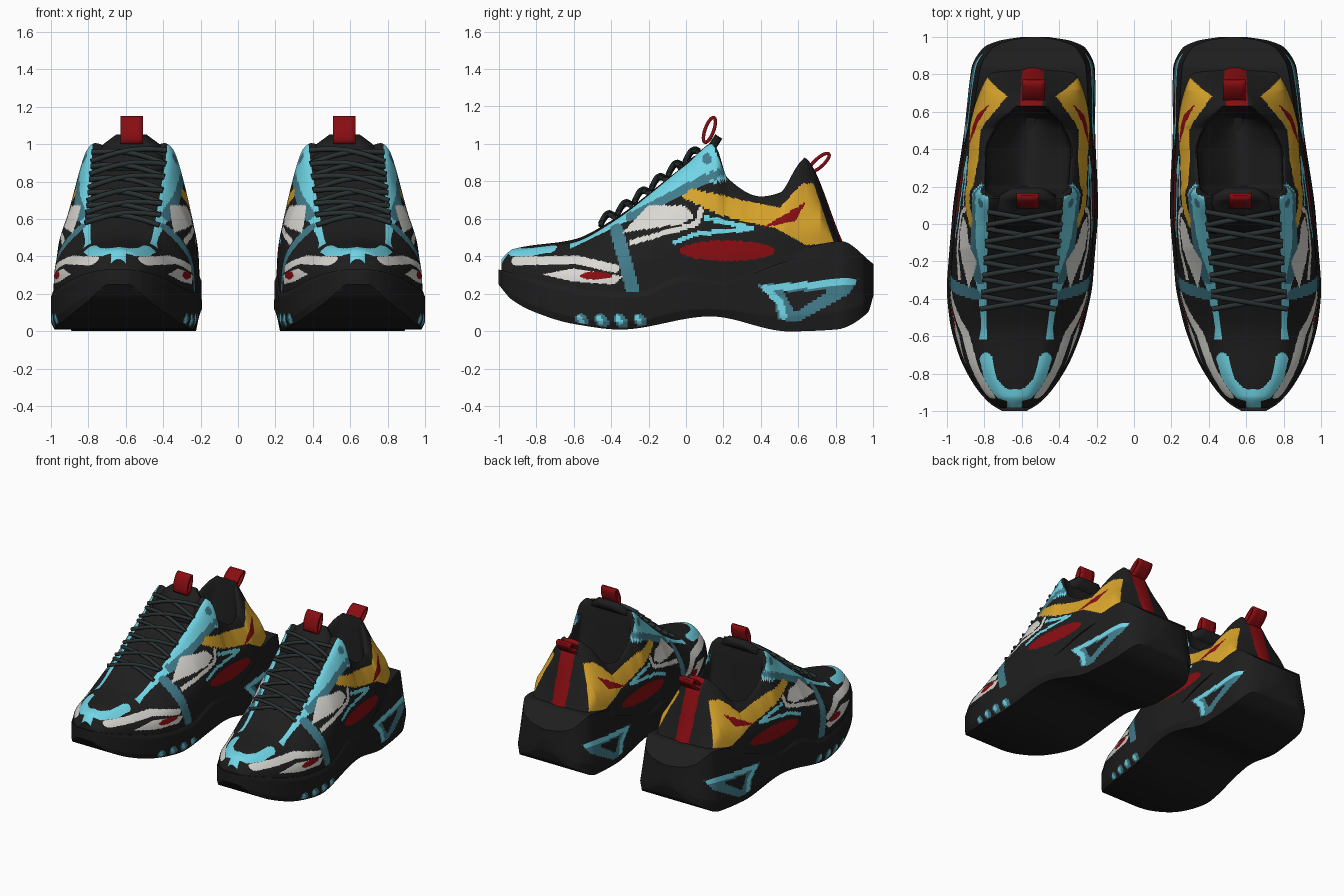
import bpy, bmesh, math
from mathutils import Vector

cube = bpy.data.objects.get("Cube")
if cube:
    bpy.data.objects.remove(cube, do_unlink=True)


# Materials
def material(name, red, green, blue):
    mat = bpy.data.materials.new(name)
    mat.use_nodes = True
    color = (red, green, blue, 1)
    mat.diffuse_color = color
    shader = mat.node_tree.nodes["Principled BSDF"]
    shader.inputs["Base Color"].default_value = color
    shader.inputs["Roughness"].default_value = 0.7
    return mat


BLACK, CYAN, TEAL, WHITE, YELLOW, RED, LACE = range(7)
palette = [material("black", .013, .013, .013), material("cyan", .17, .69, .82),
           material("teal", .055, .2, .26), material("off_white", .7, .69, .65),
           material("yellow", .7, .38, .025), material("red", .25, .004, .006),
           material("lace_grey", .022, .03, .03)]


# Smooth, overshoot-free reading of a table of (y, value) pairs
def along(table, y):
    if y <= table[0][0]:
        return table[0][1]
    if y >= table[-1][0]:
        return table[-1][1]
    i = max(k for k in range(len(table) - 1) if table[k][0] <= y)

    def slope(k):
        return (table[k + 1][1] - table[k][1]) / (table[k + 1][0] - table[k][0])

    def tangent(k):
        if k == 0 or k == len(table) - 1:
            return slope(min(k, len(table) - 2))
        before, after = slope(k - 1), slope(k)
        return 2 * before * after / (before + after) if before * after > 0 else 0

    (start, first), (end, last) = table[i], table[i + 1]
    span = end - start
    t = (y - start) / span
    u = 1 - t
    return (first * (1 + 2 * t) * u * u + span * tangent(i) * t * u * u
            + last * t * t * (3 - 2 * t) - span * tangent(i + 1) * t * t * u)


def mix(a, b, t):
    return a + (b - a) * t


# Centre line of the shoe, slightly toed out and bowed at the forefoot
def spine(y):
    return .585 - .055 * y + .01 * max(0, math.sin(-math.pi * y))


def finish(obj, mats, smooth=True):
    bpy.context.collection.objects.link(obj)
    for mat in mats:
        obj.data.materials.append(mat)
    if smooth:
        bpy.ops.object.select_all(action="DESELECT")
        obj.select_set(True)
        bpy.context.view_layer.objects.active = obj
        bpy.ops.object.shade_smooth_by_angle(angle=math.radians(40))
    # The second shoe of the pair
    obj.modifiers.new("pair", "MIRROR").use_mirror_merge = False
    return obj


def mesh_object(name, bm, mats):
    bmesh.ops.recalc_face_normals(bm, faces=bm.faces)
    mesh = bpy.data.meshes.new(name)
    bm.to_mesh(mesh)
    bm.free()
    return finish(bpy.data.objects.new(name, mesh), mats)


# Skin closed cross-sections placed along y, then paint the faces by a rule
def loft(name, start, end, stations, section, rule):
    bm = bmesh.new()
    rings = []
    for i in range(stations + 1):
        t = i / stations
        y = mix(start, end, t - .6 * math.sin(math.tau * t) / math.tau)
        rings.append([bm.verts.new((spine(y) + x, y, z)) for x, z in section(y)])
    n = len(rings[0])
    for a, b in zip(rings, rings[1:]):
        for j in range(n):
            k = (j + 1) % n
            face = bm.faces.new((a[j], a[k], b[k], b[j]))
            face.material_index = rule(face.calc_center_median(), min(j, n - 2 - j))
    bm.faces.new(rings[0])
    bm.faces.new(rings[-1])
    mesh_object(name, bm, palette)


# Flat shapes used by the paint rules
def patch(color, *points):
    def inside(a, b):
        hit = False
        for (a0, b0), (a1, b1) in zip(points, points[1:] + points[:1]):
            if (b0 > b) != (b1 > b) and a < a0 + (b - b0) * (a1 - a0) / (b1 - b0):
                hit = not hit
        return hit
    return color, inside


def stroke(color, radius, *points):
    lines = [(Vector(p), Vector(q) - Vector(p)) for p, q in zip(points, points[1:])]

    def inside(a, b):
        spot = Vector((a, b))
        return any((spot - p - d * min(1, max(0, (spot - p).dot(d) / d.length_squared))).length
                   < radius for p, d in lines)
    return color, inside


def oval(color, a0, b0, ra, rb):
    return color, lambda a, b: ((a - a0) / ra) ** 2 + ((b - b0) / rb) ** 2 < 1


def paint(shapes, a, b):
    for color, inside in reversed(shapes):
        if inside(a, b):
            return color
    return BLACK


# Sole
half_width = [(-1, .065), (-.96, .13), (-.85, .225), (-.7, .305), (-.5, .365), (-.3, .39),
              (0, .39), (.5, .35), (.83, .33), (.94, .275), (.98, .19), (1, .07)]
bottom = [(-1, .25), (-.93, .17), (-.8, .1), (-.6, .04), (-.35, .01), (.13, .08),
          (.55, 0), (.8, .01), (.97, .1), (1, .19)]
top = [(-1, .33), (-.5, .22), (-.27, .21), (0, .3), (.15, .28), (.5, .4), (.83, .48), (1, .36)]


def sole_section(y):
    w, low, high = (along(table, y) for table in (half_width, bottom, top))
    lean = .045 * max(0, y)
    right = [(.95 * w, low), (w, mix(low, high, .2)), (w - lean, mix(low, high, .85)),
             (.97 * w - lean, high)]
    corners = [(0, low)] + right + [(0, high)] + [(-x, z) for x, z in reversed(right)]
    steps = (4, 8, 24, 6, 4)
    return [(mix(x0, x1, k / n), mix(z0, z1, k / n))
            for (x0, z0), (x1, z1), n in zip(corners, corners[1:] + corners[:1],
                                             steps + steps[::-1]) for k in range(n)]


sole_paint = [patch(TEAL, (.38, .25), (.92, .28), (.87, .2), (.6, .05), (.49, .06), (.47, .17)),
              stroke(CYAN, .018, (.89, .265), (.42, .23), (.5, .16), (.52, .08)),
              patch(BLACK, (.52, .21), (.77, .22), (.58, .1))]
for block in range(4):
    y = -.545 + .103 * block
    sole_paint += [stroke(TEAL, .03, (y, .045), (y - .015, .065)),
                   stroke(CYAN, .013, (y - .012, .05), (y - .025, .075))]


def sole_rule(p, rank):
    if p.z < along(bottom, p.y) + .01 or p.y > .93:
        return BLACK
    return paint(sole_paint, p.y, p.z)


loft("sole", -1, 1, 240, sole_section, sole_rule)

# Upper with a hollow foot opening
throat_half = [(-1, .035), (-.9, .1), (-.7, .17), (-.4, .2), (.38, .235), (.52, .185),
               (.62, .105), (.84, .06)]
rim = [(-1, .34), (-.92, .41), (-.6, .46), (-.4, .56), (0, .86), (.16, .97), (.22, .82),
       (.4, .72), (.5, .74), (.62, .9), (.84, .44)]
hollow = [(.14, 0), (.2, 1), (.56, 1), (.63, 0)]
SIDE_STEPS = 30


def crown(y):
    return mix(along(rim, y) + .03, .4, along(hollow, y))


def upper_section(y):
    base, edge, rim_z, deep = (along(table, y) for table in (top, throat_half, rim, hollow))
    base -= .04
    foot = along(half_width, y) - .01 - .5 * max(0, y - .4) ** 2
    right = [(foot, base), (mix(foot, edge, .17), mix(base, min(rim_z, .76), .54)),
             (edge, rim_z),
             (edge * (.5 + .35 * deep), mix(rim_z, crown(y), .75 - .3 * deep))]
    left = [(-x, z) for x, z in reversed(right)]
    pts = [Vector(p) for p in right + [(0, crown(y))] + left]
    pts = [2 * pts[0] - pts[1]] + pts + [2 * pts[-1] - pts[-2]]
    result = []
    for i, (a, b, c, d) in enumerate(zip(pts, pts[1:], pts[2:], pts[3:])):
        n = 8 if 1 < i < 6 else SIDE_STEPS
        for k in range(n):
            t = k / n
            result.append((b * 2 + (c - a) * t + (a * 2 - b * 5 + c * 4 - d) * t * t
                           + (b * 3 - a - c * 3 + d) * t ** 3) / 2)
    return result + [pts[-2]]


toe_side = [stroke(WHITE, .023, (-.91, .375), (-.58, .382), (-.38, .335)),
            patch(WHITE, (-.77, .305), (-.6, .335), (-.34, .295), (-.38, .25), (-.6, .265)),
            oval(RED, -.48, .297, .085, .021)]
eyestay = [patch(CYAN, (.1, 1.1), (.22, .81), (.08, .77), (-.28, .605), (-.62, .44), (-.62, .5)),
           stroke(TEAL, .022, (.19, .85), (.07, .8), (-.3, .61)),
           oval(TEAL, .11, .92, .025, .03),
           stroke(TEAL, .036, (-.37, .54), (-.285, .22))]
quarter = [patch(WHITE, (-.34, .525), (-.2, .675), (0, .67), (.04, .61), (-.02, .575)),
           stroke(WHITE, .014, (-.29, .475), (.06, .575), (.08, .65)),
           stroke(CYAN, .013, (.11, .605), (.35, .55)),
           stroke(CYAN, .012, (-.06, .475), (.05, .52), (.33, .545)),
           oval(RED, .22, .43, .255, .055)]
heel_panel = [patch(YELLOW, (-.03, .72), (.03, .76), (.35, .69), (.5, .66), (.62, .79),
                    (.68, .79), (.79, .47), (.64, .46), (.48, .55), (.18, .62)),
              patch(RED, (.4, .55), (.64, .69), (.585, .59))]
side_paint = toe_side + eyestay + quarter + heel_panel
toe_top = [stroke(CYAN, .032, (.16, -.72), (.13, -.84), (.07, -.905), (0, -.925)),
           stroke(CYAN, .04, (0, -.92), (0, -1))]


def upper_rule(p, rank):
    offset = abs(p.x - spine(p.y))
    if p.y > .6 and offset < .12:
        return RED if p.y > .63 and offset < .06 else BLACK
    if p.y < -.65 and p.z > (.35 if offset < .05 else .4) and paint(toe_top, offset, p.y):
        return CYAN
    return paint(side_paint, p.y, p.z) if rank < 2 * SIDE_STEPS + 2 else BLACK


loft("upper", -.985, .84, 290, upper_section, upper_rule)


# Straps and tongue: a path of (y, z, half width) swept sideways
def ribbon(name, center, rows, thickness, mat, closed=False):
    bm = bmesh.new()
    lines = [[bm.verts.new((center + s * half / 2, y, z)) for s in range(-2, 3)]
             for y, z, half in rows]
    for a, b in zip(lines, lines[1:] + lines[:1] if closed else lines[1:]):
        for j in range(4):
            bm.faces.new((a[j], a[j + 1], b[j + 1], b[j]))
    solid = mesh_object(name, bm, [palette[mat]]).modifiers.new("thickness", "SOLIDIFY")
    solid.thickness = thickness
    solid.offset = 0


def pull_loop(name, y, z, degrees):
    tilt = math.radians(degrees)
    rows = []
    for i in range(24):
        a, b = .07 * math.cos(i * math.tau / 24), .023 * math.sin(i * math.tau / 24)
        rows.append((y + a * math.cos(tilt) - b * math.sin(tilt),
                     z + a * math.sin(tilt) + b * math.cos(tilt), .06))
    ribbon(name, spine(y) - .01, rows, .018, RED, closed=True)


ribbon("tongue", .57, [(-.04, .86, .17), (.08, .93, .17), (.14, .985, .15), (.175, 1.04, .08)],
       .045, BLACK)
pull_loop("tongue_loop", .125, 1.075, 70)
pull_loop("heel_loop", .71, .9, 42)

# Laces: crossing pairs climbing the throat
laces = bpy.data.curves.new("laces", "CURVE")
laces.dimensions = "3D"
laces.bevel_depth = .014
laces.bevel_resolution = 2
for row in range(6):
    for side in (-1, 1):
        spline = laces.splines.new("POLY")
        spline.points.add(10)
        for k, point in enumerate(spline.points):
            t = k / 10
            y = -.455 + .09 * row + .07 * t
            lift = .016 + .03 * math.sin(math.pi * t) + .006 * side
            point.co = (spine(y) + .2 * side * (1 - 2 * t), y, crown(min(y, .12)) + lift, 1)
finish(bpy.data.objects.new("laces", laces), [palette[LACE]], smooth=False)
